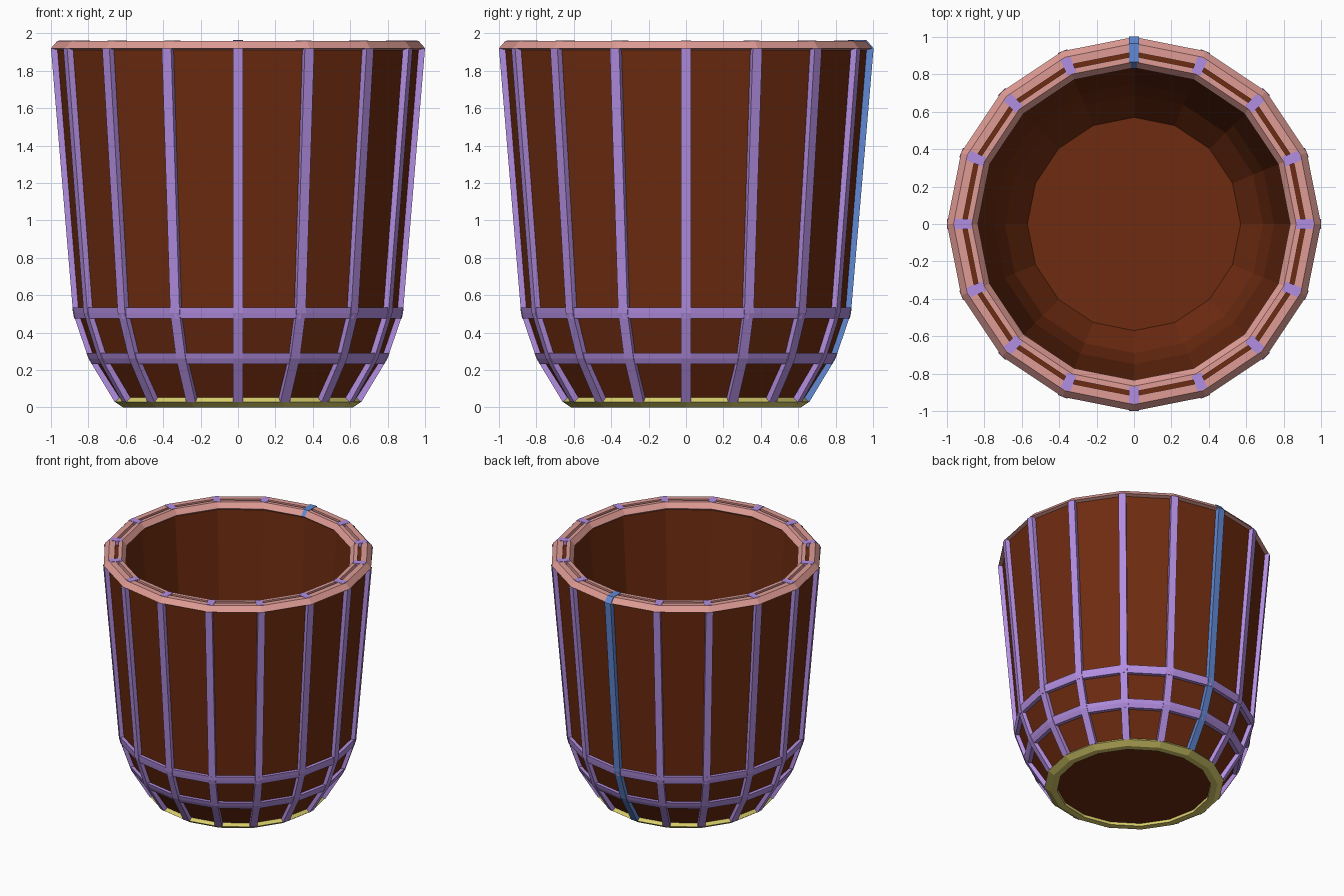
import bpy, bmesh, math

if "Cube" in bpy.data.objects:
    bpy.data.objects.remove(bpy.data.objects["Cube"])

N = 16  # sides of the bucket


def material(name, rgb):
    m = bpy.data.materials.new(name)
    m.diffuse_color = (*rgb, 1)
    m.use_nodes = True
    m.node_tree.nodes["Principled BSDF"].inputs["Base Color"].default_value = m.diffuse_color
    return m


BROWN = material("brown", (0.155, 0.024, 0.005))
PURPLE = material("purple", (0.45, 0.27, 0.75))
PINK = material("pink", (0.74, 0.33, 0.30))
YELLOW = material("yellow", (0.70, 0.62, 0.15))
BLUE = material("blue", (0.12, 0.25, 0.66))


def finish(bm, name, mat):
    bmesh.ops.recalc_face_normals(bm, faces=bm.faces)
    me = bpy.data.meshes.new(name)
    bm.to_mesh(me)
    bm.free()
    me.materials.append(mat)
    ob = bpy.data.objects.new(name, me)
    bpy.context.collection.objects.link(ob)
    return ob


def lathe(name, profile, mat, ring=True):
    """Spin (r, z) points around z; ring closes the section, otherwise ends are capped."""
    bm = bmesh.new()
    loops = []
    for r, z in profile:
        loops.append([bm.verts.new((r * math.cos(2 * math.pi * k / N),
                                    r * math.sin(2 * math.pi * k / N), z)) for k in range(N)])
    pairs = list(zip(loops, loops[1:]))
    if ring:
        pairs.append((loops[-1], loops[0]))
    else:
        bm.faces.new(loops[0])
        bm.faces.new(loops[-1])
    for a, b in pairs:
        for k in range(N):
            j = (k + 1) % N
            bm.faces.new((a[k], a[j], b[j], b[k]))
    return finish(bm, name, mat)


def add_bar(bm, section, angle, w=0.027):
    """Radial (r, z) section extruded sideways by +-w at the given angle."""
    c, s = math.cos(angle), math.sin(angle)
    sides = [[bm.verts.new((r * c - t * s, r * s + t * c, z)) for r, z in section]
             for t in (-w, w)]
    for f in sides:
        bm.faces.new(f)
    n = len(section)
    for i in range(n):
        j = (i + 1) % n
        bm.faces.new((sides[0][i], sides[0][j], sides[1][j], sides[1][i]))


# Thick-walled cup
lathe("bucket_body", [(0.62, 0.022), (0.775, 0.265), (0.857, 0.505), (0.972, 1.93),
                      (0.86, 1.93), (0.75, 0.5), (0.69, 0.3), (0.57, 0.125)], BROWN, ring=False)

# Top rims, outer and inner
lathe("outer_rim", [(1.0, 1.92), (0.965, 1.96), (0.92, 1.96), (0.92, 1.92), (0.96, 1.908)], PINK)
lathe("inner_rim", [(0.835, 1.92), (0.867, 1.96), (0.897, 1.96), (0.897, 1.92), (0.86, 1.9)], PINK)

# Foot ring
lathe("foot_ring", [(0.615, 0), (0.66, 0.03), (0.635, 0.057), (0.60, 0.04), (0.565, 0.025),
                    (0.565, 0)], YELLOW)

# Horizontal hoops
lathe("upper_hoop", [(0.876, 0.475), (0.882, 0.505), (0.886, 0.535), (0.85, 0.535),
                     (0.835, 0.475)], PURPLE)
lathe("lower_hoop", [(0.783, 0.232), (0.80, 0.262), (0.811, 0.292), (0.77, 0.292),
                     (0.745, 0.232)], PURPLE)

# Vertical ribs and the short bridges across the rim
outer = [(0.66, 0.03), (0.80, 0.262), (0.882, 0.505), (1.0, 1.92)]
inner = [(0.95, 1.915), (0.835, 0.51), (0.755, 0.28), (0.61, 0.035)]
bridge = [(0.96, 1.962), (0.96, 1.92), (0.868, 1.92), (0.868, 1.962)]
bm = bmesh.new()
for k in range(N):
    if k != N // 4:
        a = 2 * math.pi * k / N
        add_bar(bm, outer + inner, a)
        add_bar(bm, bridge, a)
finish(bm, "ribs", PURPLE)

# Single blue rib at the back, wrapping over the rim
bm = bmesh.new()
top = [(1.003, 1.92), (0.966, 1.963), (0.866, 1.963), (0.832, 1.92), (0.86, 1.9)]
add_bar(bm, outer[:3] + top + inner, math.pi / 2)
finish(bm, "back_rib", BLUE)
